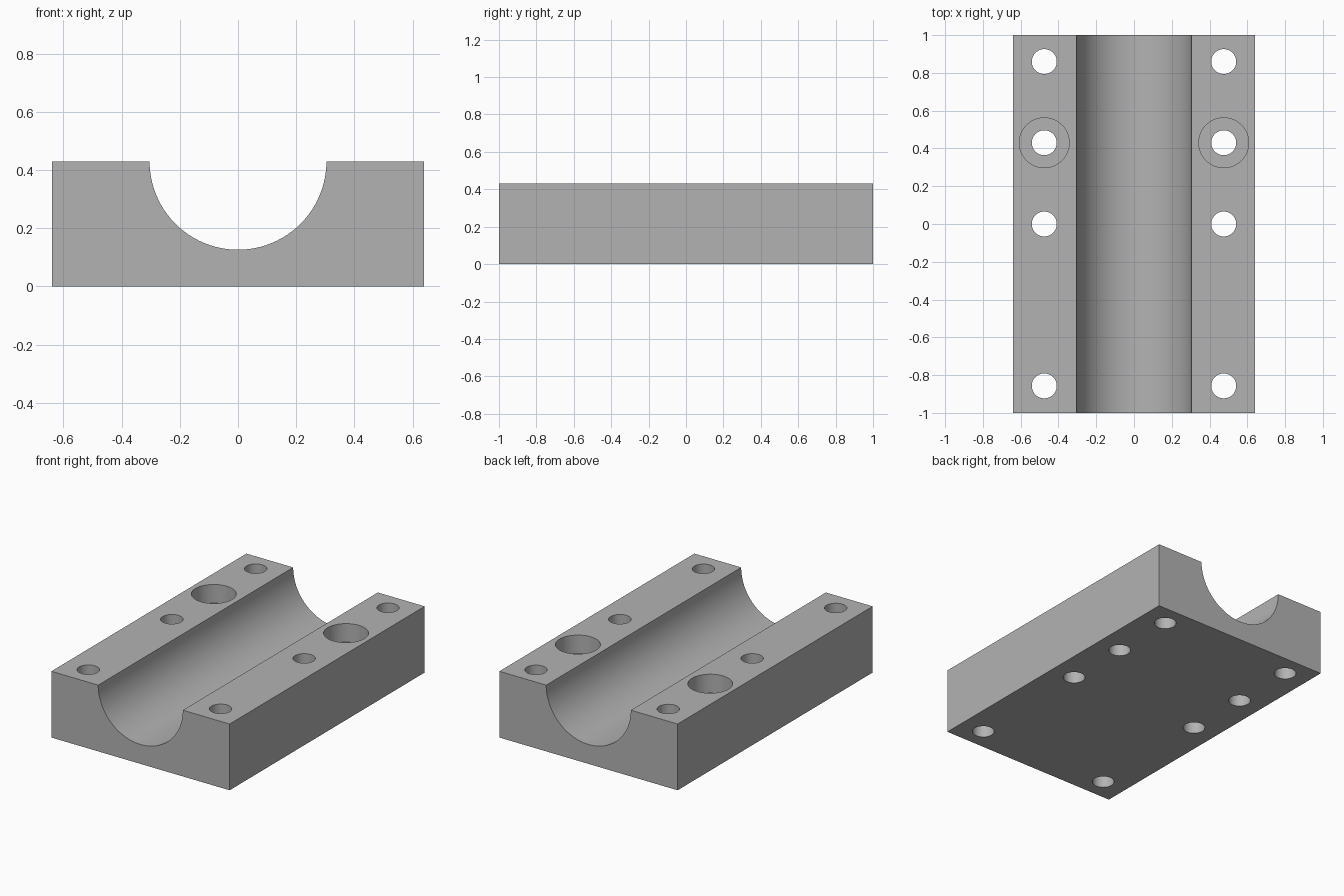
import bpy, bmesh, math

cube = bpy.data.objects.get("Cube")
if cube:
    bpy.data.objects.remove(cube, do_unlink=True)

HALF_W, HALF_L, HEIGHT = 0.64, 1.0, 0.43
CHANNEL_R, HOLE_R, BORE_R, BORE_DEPTH = 0.304, 0.066, 0.132, 0.12
HOLE_X = 0.475
HOLE_Y = (-0.857, 0.0, 0.43, 0.86)
BORE_Y = 0.43

grey = bpy.data.materials.new("plain grey")
grey.use_nodes = True
colour = (0.45, 0.45, 0.45, 1)
grey.diffuse_color = colour
grey.node_tree.nodes["Principled BSDF"].inputs["Base Color"].default_value = colour

# Block: end profile with a half-round channel, extruded along y
profile = [(-HALF_W, 0), (HALF_W, 0), (HALF_W, HEIGHT)]
STEPS = 48
for i in range(STEPS + 1):
    a = -math.pi * i / STEPS
    profile.append((CHANNEL_R * math.cos(a), HEIGHT + CHANNEL_R * math.sin(a)))
profile.append((-HALF_W, HEIGHT))

bm = bmesh.new()
end = bm.faces.new([bm.verts.new((x, -HALF_L, z)) for x, z in profile])
extruded = bmesh.ops.extrude_face_region(bm, geom=[end], use_keep_orig=True)
new_verts = [g for g in extruded["geom"] if isinstance(g, bmesh.types.BMVert)]
bmesh.ops.translate(bm, verts=new_verts, vec=(0, 2 * HALF_L, 0))
bmesh.ops.recalc_face_normals(bm, faces=bm.faces)
mesh = bpy.data.meshes.new("channel_block")
bm.to_mesh(mesh)
bm.free()
block = bpy.data.objects.new("channel_block", mesh)
bpy.context.collection.objects.link(block)
mesh.materials.append(grey)


def drill(x, y, radius, bottom):
    """Cut a round vertical hole from above the block down to bottom."""
    top = HEIGHT + 0.1
    bpy.ops.mesh.primitive_cylinder_add(
        vertices=48, radius=radius, depth=top - bottom,
        location=(x, y, (top + bottom) / 2))
    cutter = bpy.context.object
    cutter.name = "hole_cutter"
    cutter.hide_render = True
    cutter.data.materials.append(grey)
    mod = block.modifiers.new("drill", "BOOLEAN")
    mod.operation = "DIFFERENCE"
    mod.solver = "EXACT"
    mod.object = cutter
    bpy.context.view_layer.objects.active = block
    bpy.ops.object.modifier_apply(modifier=mod.name)
    bpy.data.objects.remove(cutter, do_unlink=True)


# Through holes in both rails, and one counterbore per rail
for side in (-1, 1):
    for y in HOLE_Y:
        drill(side * HOLE_X, y, HOLE_R, -0.1)
    drill(side * HOLE_X, BORE_Y, BORE_R, HEIGHT - BORE_DEPTH)

# Smooth curved walls, sharp edges
bpy.ops.object.select_all(action="DESELECT")
block.select_set(True)
bpy.context.view_layer.objects.active = block
bpy.ops.object.shade_smooth_by_angle(angle=math.radians(30))
